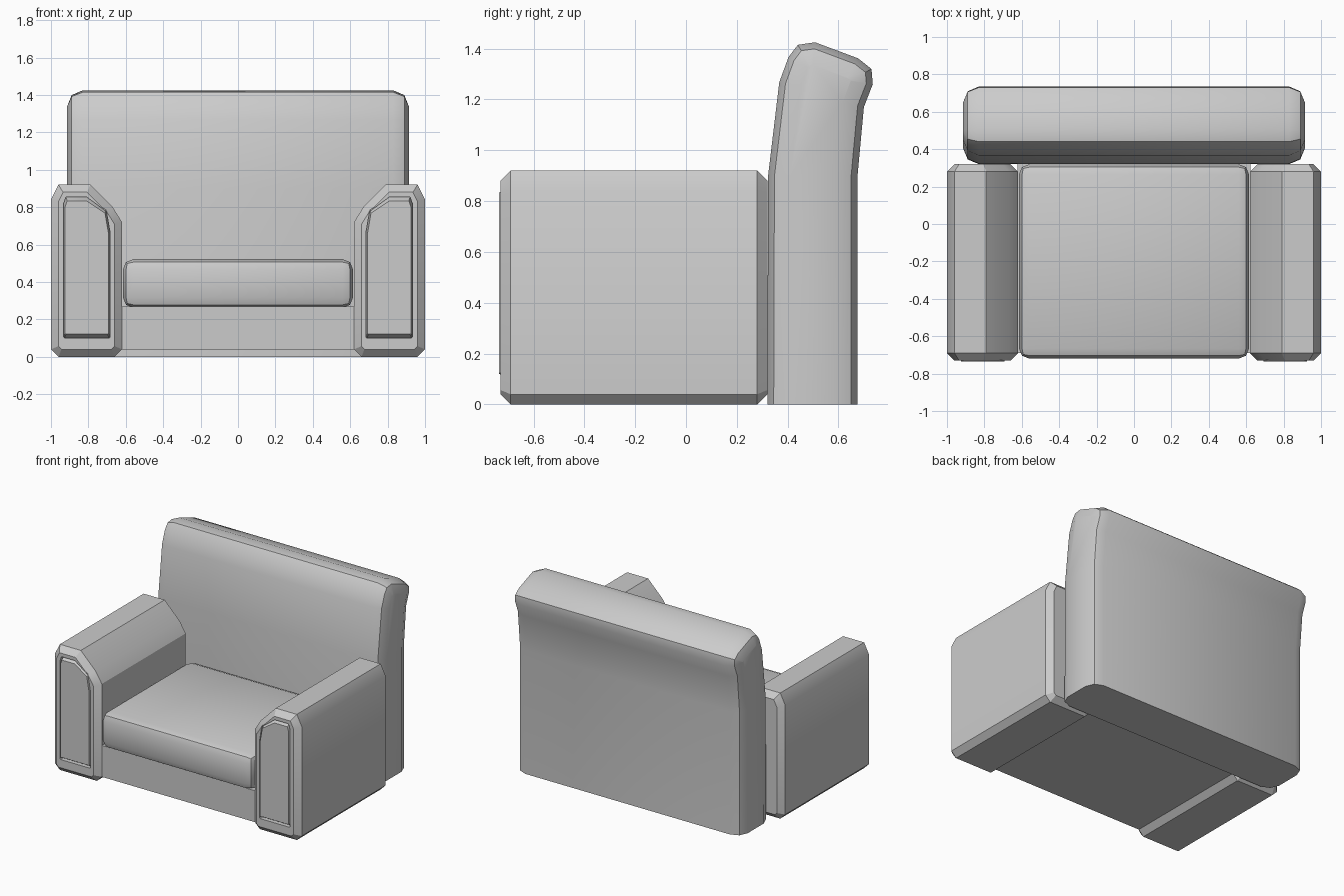
import bpy, bmesh, math
from mathutils import Vector

if "Cube" in bpy.data.objects:
    bpy.data.objects.remove(bpy.data.objects["Cube"])


def inset(pts, d):
    """Offset a counter-clockwise outline inwards by d with mitred corners."""
    out = []
    n = len(pts)
    for i in range(n):
        a, b, c = (Vector(pts[(i + k) % n]) for k in (-1, 0, 1))
        n1 = Vector((-(b - a).y, (b - a).x)).normalized()
        n2 = Vector((-(c - b).y, (c - b).x)).normalized()
        m = n1 + n2
        out.append(tuple(b + m * (2 * d / m.length_squared)))
    return out


def shrink(pts, fx, fz):
    """Scale an outline about the middle of its bounds."""
    cx, cz = ((min(p[k] for p in pts) + max(p[k] for p in pts)) / 2 for k in (0, 1))
    return [(cx + (x - cx) * fx, cz + (z - cz) * fz) for x, z in pts]


def finish(name, bm, mirror=False):
    bmesh.ops.recalc_face_normals(bm, faces=bm.faces)
    me = bpy.data.meshes.new(name)
    bm.to_mesh(me)
    bm.free()
    ob = bpy.data.objects.new(name, me)
    bpy.context.collection.objects.link(ob)
    if mirror:
        ob.modifiers.new("Mirror", 'MIRROR')
    bpy.ops.object.select_all(action='DESELECT')
    ob.select_set(True)
    bpy.context.view_layer.objects.active = ob
    bpy.ops.object.shade_smooth_by_angle(angle=math.radians(30))
    return ob


def loft(name, rings, mirror=False):
    """Skin a list of equal-length 3D rings and cap both ends."""
    bm = bmesh.new()
    vs = [[bm.verts.new(p) for p in r] for r in rings]
    n = len(vs[0])
    for a, b in zip(vs, vs[1:]):
        for i in range(n):
            j = (i + 1) % n
            bm.faces.new((a[i], a[j], b[j], b[i]))
    bm.faces.new(vs[0][::-1])
    bm.faces.new(vs[-1])
    return finish(name, bm, mirror)


# Arms: chamfered outline with a grooved front panel, mirrored in x
arm = [(0.66, 0), (0.96, 0), (1, 0.04), (1, 0.84), (0.96, 0.92),
       (0.79, 0.92), (0.67, 0.80), (0.62, 0.72), (0.62, 0.04)]
panel = [(0.69, 0.10), (0.927, 0.10), (0.932, 0.105), (0.932, 0.82), (0.92, 0.855),
         (0.81, 0.855), (0.705, 0.785), (0.685, 0.67), (0.685, 0.105)]
steps = [(inset(arm, 0.04), 0.32), (arm, 0.28), (arm, -0.69), (inset(arm, 0.04), -0.73),
         (panel, -0.73), (panel, -0.70), (shrink(panel, 0.94, 0.945), -0.735)]
loft("arms", [[(x, y, z) for x, z in ring] for ring, y in steps], mirror=True)

# Backrest: curved side profile, rounded in towards both ends
back = [(0.32, 0), (0.675, 0), (0.675, 0.90), (0.70, 1.17), (0.735, 1.26), (0.73, 1.32),
        (0.677, 1.362), (0.508, 1.425), (0.44, 1.415), (0.403, 1.366), (0.367, 1.268),
        (0.323, 0.90)]
rings = []
for x, d in [(-0.914, 0.085), (-0.889, 0.025), (-0.829, 0),
             (0.829, 0), (0.889, 0.025), (0.914, 0.085)]:
    ring = inset(back, d)
    rings.append([(x, y, 0 if i < 2 else z) for i, (y, z) in enumerate(ring)])
loft("backrest", rings)

# Seat base, raised slightly off the floor between the arms
base = [(-0.69, 0.04), (0.33, 0.04), (0.33, 0.27), (-0.69, 0.27)]
loft("seat_base", [[(x, y, z) for y, z in base] for x in (-0.622, 0.622)])

# Seat cushion with rounded edges
bm = bmesh.new()
bmesh.ops.create_cube(bm, size=1)
bmesh.ops.scale(bm, vec=(1.23, 1.04, 0.26), verts=bm.verts)
bmesh.ops.translate(bm, vec=(0, -0.20, 0.392), verts=bm.verts)
bmesh.ops.bevel(bm, geom=bm.edges[:], offset=0.055, segments=2, profile=0.5, affect='EDGES')
finish("seat_cushion", bm)
